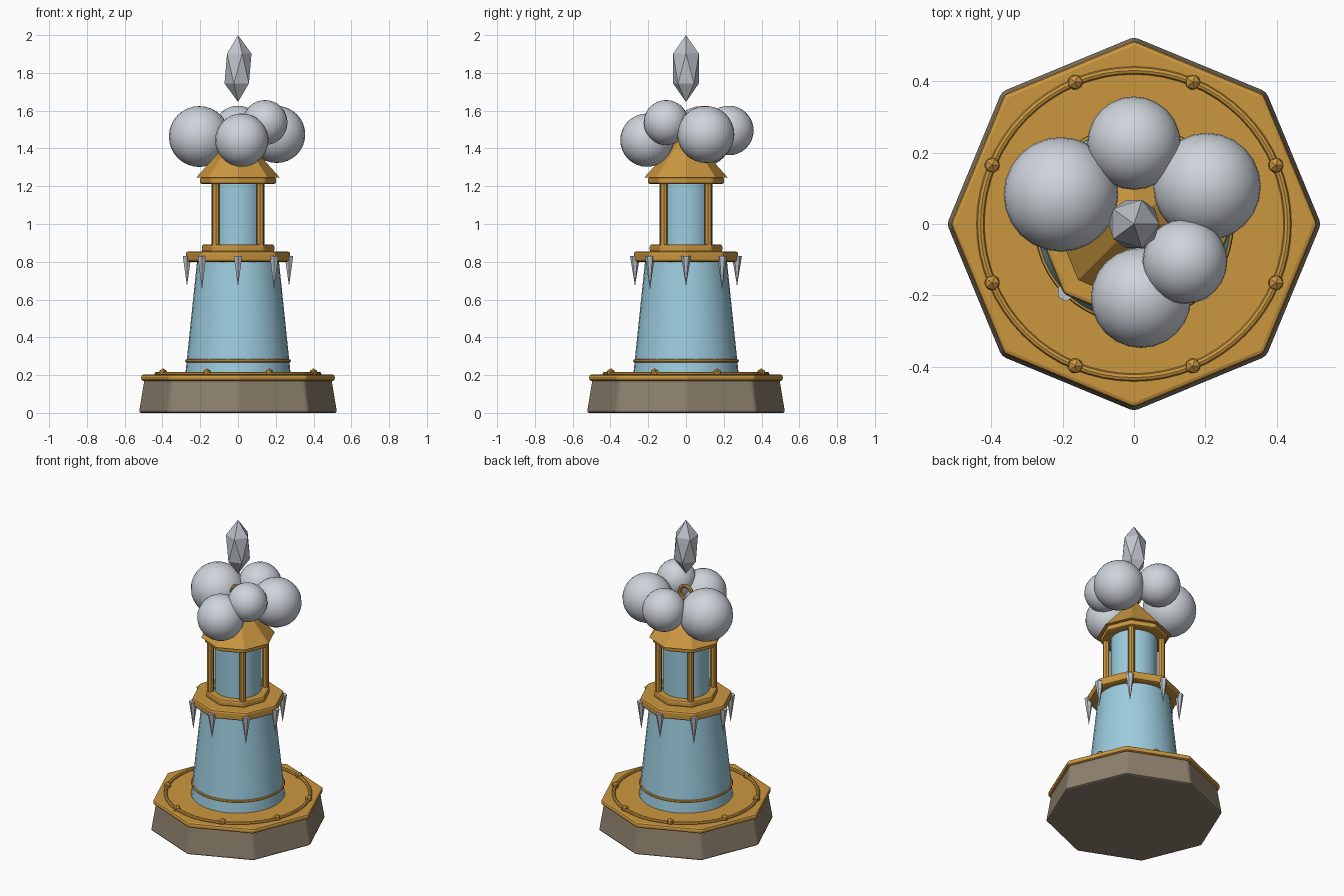
import bpy, math
from math import cos, sin, pi

if "Cube" in bpy.data.objects:
    bpy.data.objects.remove(bpy.data.objects["Cube"])


def material(name, rgb):
    m = bpy.data.materials.new(name)
    m.diffuse_color = (*rgb, 1)
    m.use_nodes = True
    m.node_tree.nodes["Principled BSDF"].inputs["Base Color"].default_value = m.diffuse_color
    return m


GOLD = material("gold", (0.60, 0.31, 0.05))
BLUE = material("pale_blue", (0.33, 0.60, 0.73))
STONE = material("stone", (0.27, 0.22, 0.155))
CLOUD = material("cloud_grey", (0.62, 0.66, 0.71))
ICE = material("ice_grey", (0.52, 0.55, 0.59))


def finish(name, mat, smooth=False, bevel=0):
    ob = bpy.context.object
    ob.name = name
    ob.data.materials.append(mat)
    if bevel:
        mod = ob.modifiers.new("bevel", 'BEVEL')
        mod.width = bevel
        mod.segments = 2
        mod.limit_method = 'ANGLE'
        mod.angle_limit = math.radians(25)
    if smooth:
        bpy.ops.object.shade_smooth_by_angle(angle=math.radians(35))
    return ob


def frustum(name, mat, r1, r2, z1, z2, sides=8, x=0, y=0, smooth=False, bevel=0):
    bpy.ops.mesh.primitive_cone_add(vertices=sides, radius1=r1, radius2=r2,
                                    depth=z2 - z1, location=(x, y, (z1 + z2) / 2))
    return finish(name, mat, smooth, bevel)


def ring(name, r, minor, z, rot=(0, 0, 0), segs=48):
    bpy.ops.mesh.primitive_torus_add(major_radius=r, minor_radius=minor, major_segments=segs,
                                     minor_segments=8, location=(0, 0, z), rotation=rot)
    return finish(name, GOLD, True)


def around(count, r, start=0):
    for i in range(count):
        a = start + 2 * pi * i / count
        yield r * cos(a), r * sin(a)


# Octagonal base with gold deck
frustum("stone_base", STONE, 0.527, 0.497, 0, 0.18, bevel=0.012)
frustum("gold_deck", GOLD, 0.515, 0.515, 0.17, 0.202, bevel=0.012)
ring("deck_ring", 0.431, 0.011, 0.206, segs=64)
for x, y in around(8, 0.431, pi / 8):
    bpy.ops.mesh.primitive_ico_sphere_add(subdivisions=1, radius=0.024, location=(x, y, 0.212))
    finish("deck_stud", GOLD)

# Tapered tower with a thin band
frustum("tower", BLUE, 0.28, 0.216, 0.195, 0.81, 32, smooth=True)
ring("tower_band", 0.271, 0.009, 0.275)

# Gallery slabs and hanging icicles
frustum("gallery", GOLD, 0.278, 0.278, 0.80, 0.855, bevel=0.012)
frustum("lantern_sill", GOLD, 0.194, 0.194, 0.85, 0.892, bevel=0.012)
for i, (x, y) in enumerate(around(8, 0.27)):
    frustum("icicle", ICE, 0, 0.026, 0.65 if i % 2 else 0.67, 0.83, 6, x, y)

# Lantern room
frustum("lantern_glass", BLUE, 0.14, 0.14, 0.885, 1.22, 24, smooth=True)
for x, y in around(4, 0.166, pi / 4):
    frustum("lantern_post", GOLD, 0.02, 0.02, 0.88, 1.22, 8, x, y, smooth=True)
frustum("lantern_lintel", GOLD, 0.203, 0.203, 1.212, 1.247, bevel=0.01)

# Roof and finial loop
frustum("roof", GOLD, 0.222, 0.03, 1.245, 1.46)
ring("finial_loop", 0.043, 0.012, 1.522, (pi / 2, 0, 0), 24)

# Cloud puffs around the roof
for x, y, z, r in ((-0.205, 0.083, 1.463, 0.161), (0, 0.227, 1.495, 0.131),
                   (0.205, 0.105, 1.474, 0.151), (0.02, -0.207, 1.444, 0.141),
                   (0.143, -0.105, 1.537, 0.119)):
    bpy.ops.mesh.primitive_uv_sphere_add(segments=24, ring_count=16, radius=r, location=(x, y, z))
    finish("cloud_puff", CLOUD, True)

# Floating crystal
bpy.ops.mesh.primitive_ico_sphere_add(subdivisions=1, radius=1, location=(0, 0, 1.823))
crystal = finish("crystal", ICE)
crystal.scale = (0.08, 0.08, 0.177)
